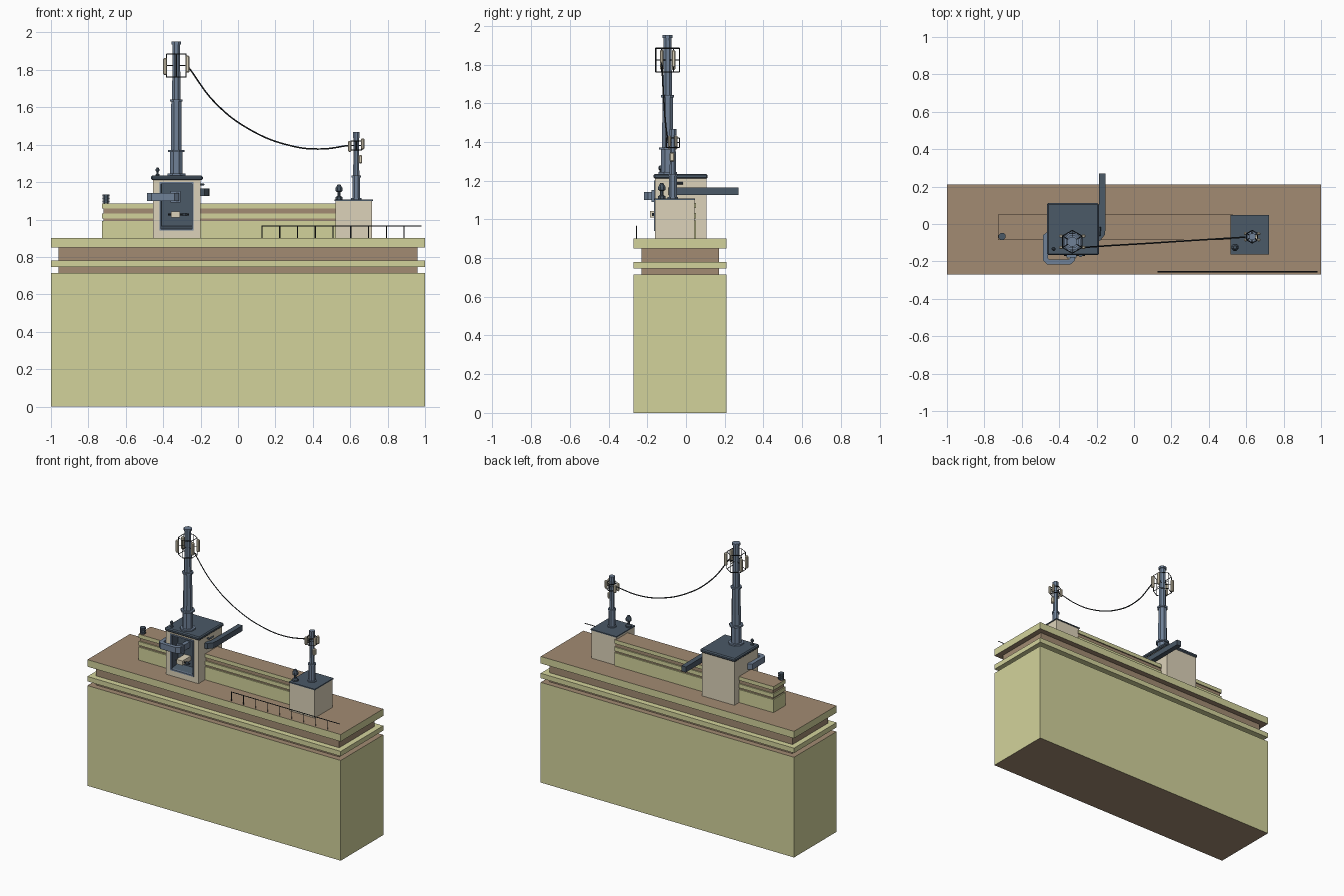
import bpy, bmesh, math
from mathutils import Vector

if "Cube" in bpy.data.objects:
    bpy.data.objects.remove(bpy.data.objects["Cube"])


def mat(name, r, g, b):
    m = bpy.data.materials.new(name)
    m.diffuse_color = (r, g, b, 1)
    m.use_nodes = True
    m.node_tree.nodes["Principled BSDF"].inputs["Base Color"].default_value = m.diffuse_color
    return m


OLIVE = mat("olive", .65, .65, .33)
BROWN = mat("brown", .36, .26, .17)
BEIGE = mat("beige", .72, .65, .49)
SLATE = mat("slate", .07, .10, .135)
BLUE = mat("steel_blue", .16, .22, .31)
BLACK = mat("black", .02, .025, .03)


def finish(name, bm, *mats):
    bmesh.ops.recalc_face_normals(bm, faces=bm.faces)
    me = bpy.data.meshes.new(name)
    bm.to_mesh(me)
    bm.free()
    for m in mats:
        me.materials.append(m)
    ob = bpy.data.objects.new(name, me)
    bpy.context.collection.objects.link(ob)
    return ob


def box_bm(x0, x1, y0, y1, z0, z1):
    bm = bmesh.new()
    bmesh.ops.create_cube(bm, size=1)
    for v in bm.verts:
        v.co = ((x0 + x1) / 2 + v.co.x * (x1 - x0), (y0 + y1) / 2 + v.co.y * (y1 - y0),
                (z0 + z1) / 2 + v.co.z * (z1 - z0))
    return bm


def box(name, x0, x1, y0, y1, z0, z1, m, capmat=None, bevel=0):
    bm = box_bm(x0, x1, y0, y1, z0, z1)
    bm.normal_update()
    if capmat:
        for f in bm.faces:
            if abs(f.normal.z) > .9:
                f.material_index = 1
    if bevel:
        bmesh.ops.bevel(bm, geom=bm.edges[:], offset=bevel, segments=1, affect='EDGES')
    return finish(name, bm, m, *([capmat] if capmat else []))


def lathe(name, x, y, profile, m, sides=8):
    """Stacked rings of (radius, z), capped at both ends."""
    bm = bmesh.new()
    rings = []
    for r, z in profile:
        rings.append([bm.verts.new((x + r * math.cos(2 * math.pi * (i + .5) / sides),
                                    y + r * math.sin(2 * math.pi * (i + .5) / sides), z))
                      for i in range(sides)])
    for a, b in zip(rings, rings[1:]):
        for i in range(sides):
            j = (i + 1) % sides
            bm.faces.new((a[i], a[j], b[j], b[i]))
    bm.faces.new(rings[0])
    bm.faces.new(rings[-1])
    return finish(name, bm, m)


def wire(name, pts, r, m, cyclic=False, smooth=False):
    cu = bpy.data.curves.new(name, 'CURVE')
    cu.dimensions = '3D'
    cu.bevel_depth, cu.bevel_resolution, cu.use_fill_caps = r, 0, True
    if smooth:
        s = cu.splines.new('BEZIER')
        s.bezier_points.add(len(pts) - 1)
        for p, c in zip(s.bezier_points, pts):
            p.co = c
            p.handle_left_type = p.handle_right_type = 'AUTO'
    else:
        s = cu.splines.new('POLY')
        s.points.add(len(pts) - 1)
        for p, c in zip(s.points, pts):
            p.co = (*c, 1)
    s.use_cyclic_u = cyclic
    cu.materials.append(m)
    ob = bpy.data.objects.new(name, cu)
    bpy.context.collection.objects.link(ob)


def duct(name, path, w, z0, z1, m):
    """Rectangular duct following a flat path with mitred corners."""
    bm = bmesh.new()
    P = [Vector(p) for p in path]
    rings = []
    for i, p in enumerate(P):
        a = (p - P[i - 1]).normalized() if i else (P[1] - p).normalized()
        b = (P[i + 1] - p).normalized() if i < len(P) - 1 else a
        t = (a + b).normalized()
        n = Vector((-t.y, t.x)) * (w / 2 / max(.3, t.dot(a)))
        rings.append([bm.verts.new((*(p + n * s), z)) for s, z in ((1, z0), (-1, z0), (-1, z1), (1, z1))])
    for a, b in zip(rings, rings[1:]):
        for i in range(4):
            j = (i + 1) % 4
            bm.faces.new((a[i], a[j], b[j], b[i]))
    bm.faces.new(rings[0])
    bm.faces.new(rings[-1])
    return finish(name, bm, m)


# Building body and stepped cornice
box("building_body", -1, 1, -.27, .21, 0, .715, OLIVE, BROWN)
box("lower_cornice_band", -.96, .96, -.23, .17, .715, .745, BROWN)
box("lower_cornice_slab", -1, 1, -.27, .21, .745, .78, OLIVE)
box("upper_cornice_band", -.96, .96, -.23, .17, .78, .85, BROWN)
box("roof_slab", -1, 1, -.27, .21, .85, .90, OLIVE, BROWN)

# Long parapet block with recessed grooves
for i, (z0, z1, inset, m) in enumerate([(.9, .993, 0, OLIVE), (.993, 1.005, .008, BROWN), (1.005, 1.033, 0, OLIVE),
                                        (1.033, 1.058, .008, BROWN), (1.058, 1.085, 0, OLIVE)]):
    box(f"parapet_layer_{i}", -.727 + inset, .53, -.085 + inset, .052 - inset, z0, z1, m,
        BROWN if i == 4 else None)

# Main tower housing with a tapered niche in the front
bm = box_bm(-.455, -.2, -.16, .105, .9, 1.212)
bm.normal_update()
front = min(bm.faces, key=lambda f: f.calc_center_median().y)


def reshape(face, x0, x1, z0, z1, y):
    cx, _, cz = face.calc_center_median()
    for v in face.verts:
        v.co = (x0 if v.co.x < cx else x1, y, z0 if v.co.z < cz else z1)


bmesh.ops.inset_region(bm, faces=[front], thickness=.03)
reshape(front, -.42, -.237, .945, 1.198, -.16)
rim = bmesh.ops.inset_region(bm, faces=[front], thickness=.01)['faces']
reshape(front, -.41, -.245, .965, 1.19, -.09)
for f in rim + [front]:
    f.material_index = 1
finish("tower_housing", bm, BEIGE, SLATE)
for i, (x0, x1, z0, z1) in enumerate([(-.42, -.412, .94, 1.2), (-.245, -.237, .94, 1.2),
                                      (-.42, -.237, .94, .95), (-.42, -.237, 1.19, 1.2)]):
    box(f"niche_trim_{i}", x0, x1, -.165, -.15, z0, z1, BLUE)
box("tower_cap", -.465, -.188, -.167, .112, 1.21, 1.235, SLATE, bevel=.007)

# Junction box in the niche
box("junction_box", -.358, -.31, -.185, -.09, 1.01, 1.042, BEIGE)
lathe("junction_knob", -.285, -.165, [(.012, 1.018), (.012, 1.034)], SLATE)
wire("junction_rod", [(-.375, -.165, 1.026), (-.263, -.165, 1.026)], .005, BLACK)

# Ducts: wrapped front duct and long rear duct
duct("front_duct", [(-.33, -.09), (-.33, -.19), (-.345, -.203), (-.458, -.203), (-.472, -.19),
                    (-.472, -.065), (-.45, -.05)], .027, 1.1, 1.142, BLUE)
box("duct_flange", -.362, -.308, -.178, -.165, 1.09, 1.152, BLUE)
duct("side_duct", [(-.21, -.075), (-.19, -.072), (-.173, -.05), (-.17, -.02), (-.17, .27)], .036, 1.126, 1.165, SLATE)
wire("side_latch", [(-.205, -.06, 1.187), (-.183, -.06, 1.187), (-.183, -.015, 1.187)], .006, SLATE)

# Masts
MX, MY = -.33, -.095
lathe("main_mast", MX, MY, [(.052, 1.235), (.052, 1.245), (.036, 1.245), (.036, 1.36), (.047, 1.36), (.047, 1.372),
                            (.031, 1.372), (.029, 1.63), (.037, 1.63), (.037, 1.642), (.024, 1.642),
                            (.022, 1.937), (.028, 1.937), (.028, 1.952)], BLUE)
SX, SY = .632, -.068
box("small_housing", .52, .717, -.16, .043, .9, 1.1, BEIGE)
box("small_housing_cap", .516, .721, -.164, .047, 1.1, 1.108, SLATE)
lathe("small_mast", SX, SY, [(.03, 1.108), (.03, 1.115), (.022, 1.115), (.022, 1.225), (.027, 1.225), (.027, 1.235),
                             (.018, 1.235), (.015, 1.435), (.02, 1.435), (.02, 1.467)], BLUE)


def antenna_cage(name, x, y, r, z0, z1, ph, pw):
    """Hexagonal wire cage with spokes and panels on the side corners."""
    corners = [(x + r * math.cos(math.radians(a)), y + r * math.sin(math.radians(a))) for a in range(30, 390, 60)]
    for k, z in enumerate((z0, z1)):
        wire(f"{name}_ring_{k}", [(*c, z) for c in corners], .003, BLACK, cyclic=True)
    zc = (z0 + z1) / 2
    for i, c in enumerate(corners):
        wire(f"{name}_post_{i}", [(*c, z0), (*c, z1)], .003, BLACK)
        wire(f"{name}_spoke_{i}", [(x, y, zc), (*c, zc)], .0025, BLACK)
        if i in (1, 4):
            continue
        s = 1 if c[0] > x else -1
        dz = .008 if s > 0 else -.005
        xs = sorted((c[0] - s * .004, c[0] + s * pw))
        box(f"{name}_panel_{i}", *xs, c[1] - pw / 2, c[1] + pw / 2,
            zc + dz - ph / 2, zc + dz + ph / 2, BEIGE, bevel=.005)


antenna_cage("main_cage", MX, MY, .061, 1.762, 1.884, .09, .018)
antenna_cage("small_cage", SX, SY, .034, 1.372, 1.42, .058, .015)
box("small_receiver", .645, .664, -.085, -.06, 1.3, 1.345, BEIGE, bevel=.005)

# Sagging cable
wire("cable", [(-.265, -.125, 1.815), (-.12, -.115, 1.622), (.065, -.104, 1.48), (.28, -.09, 1.395),
               (.44, -.08, 1.377), (.597, -.07, 1.397)], .004, BLACK, smooth=True)

# Roof vents
for name, x, y, z, s in [("tower_vent", -.43, -.133, 1.235, .55), ("small_vent", .54, -.125, 1.108, 1)]:
    lathe(name, x, y, [(.02 * s, z), (.02 * s, z + .012 * s), (.009 * s, z + .018 * s), (.009 * s, z + .038 * s),
                       (.02 * s, z + .044 * s), (.02 * s, z + .06 * s), (.008 * s, z + .08 * s)], SLATE)
prof = []
for i in range(3):
    z = 1.085 + i * .016
    prof += [(.014, z), (.014, z + .006), (.02, z + .006), (.02, z + .016)]
lathe("parapet_vent", -.705, -.066, prof, SLATE)

# Railing along the front edge
wire("rail_top", [(.125, -.255, .965), (.98, -.255, .965)], .003, BLACK)
for i in range(9):
    x = .128 + i * .095
    wire(f"rail_post_{i}", [(x, -.255, .898), (x, -.255, .966)], .003, BLACK)
